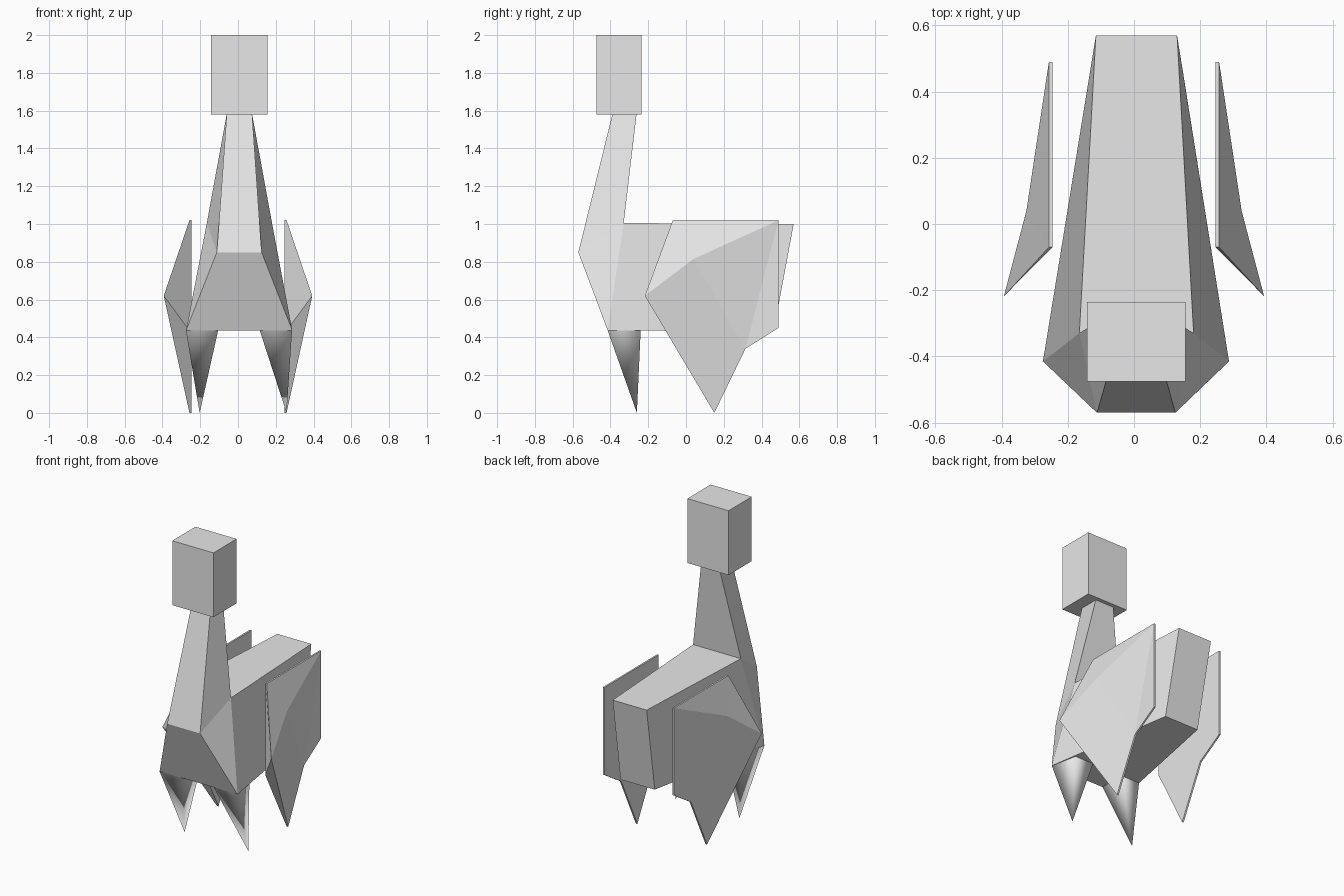
import bpy, bmesh

if "Cube" in bpy.data.objects:
    bpy.data.objects.remove(bpy.data.objects["Cube"])

grey = bpy.data.materials.new("light_grey")
grey.diffuse_color = (0.8, 0.8, 0.8, 1.0)
grey.use_nodes = True
grey.node_tree.nodes["Principled BSDF"].inputs["Base Color"].default_value = grey.diffuse_color


def make(name, verts, faces, smooth=False):
    """Build one closed part with outward normals."""
    mesh = bpy.data.meshes.new(name)
    bm = bmesh.new()
    vs = [bm.verts.new(v) for v in verts]
    for f in faces:
        bm.faces.new([vs[i] for i in f]).smooth = smooth
    bmesh.ops.recalc_face_normals(bm, faces=bm.faces[:])
    bm.to_mesh(mesh)
    bm.free()
    mesh.materials.append(grey)
    obj = bpy.data.objects.new(name, mesh)
    bpy.context.collection.objects.link(obj)
    return obj


def span(name, profile, sides):
    """Join a left and right profile (x_left, x_right, y, z) with strips and side faces."""
    n = len(profile)
    verts = [(p[0], p[2], p[3]) for p in profile] + [(p[1], p[2], p[3]) for p in profile]
    faces = [(i, (i + 1) % n, (i + 1) % n + n, i + n) for i in range(n)]
    for s in sides:
        faces += [s, tuple(i + n for i in s)]
    return make(name, verts, faces)


# Body and neck in one faceted piece
span("body_and_neck", [
    (-0.275, 0.287, -0.415, 0.437),   # breast bottom
    (-0.112, 0.125, -0.57, 0.85),     # chest
    (-0.06, 0.075, -0.39, 1.58),      # neck top front
    (-0.06, 0.075, -0.262, 1.58),     # neck top back
    (-0.165, 0.18, -0.33, 1.005),     # neck base at the back
    (-0.115, 0.13, 0.57, 1.0),        # rump top
    (-0.10, 0.147, 0.465, 0.437),     # rump bottom
], [(0, 1, 4), (1, 2, 3, 4), (0, 4, 5, 6)])

# Block head
span("head", [(-0.142, 0.155, y, z) for y, z in
              ((-0.475, 1.58), (-0.475, 2.0), (-0.236, 2.0), (-0.236, 1.58))],
     [(0, 1, 2, 3)])

# Front legs: smooth pointed pyramids
for side, s, tip_x in (("left", -1, -0.203), ("right", 1, 0.257)):
    base = [(0.281, -0.415), (0.11, -0.415), (0.11, -0.24), (0.245, -0.24)]
    verts = [(0.005 + s * x, y, 0.437) for x, y in base] + [(tip_x, -0.26, 0.0)]
    leg = make("front_leg_" + side, verts,
               [(0, 1, 4), (1, 2, 4), (2, 3, 4), (3, 0, 4), (0, 1, 2, 3)], True)
    for f in leg.data.polygons:
        if len(f.vertices) == 4:
            f.use_smooth = False
    for e in leg.data.edges:
        if 4 not in e.vertices:
            e.use_edge_sharp = True

# Hind legs: flat inner sheet with a bulging faceted outer side
inner = [(0.49, 1.02), (-0.07, 1.02), (-0.07, 0.42), (0.15, 0.0), (0.315, 0.34), (0.49, 0.45)]
outer = [(0.257, 0.49, 1.02), (0.257, -0.07, 1.02), (0.393, -0.218, 0.62),
         (0.257, 0.15, 0.0), (0.257, 0.315, 0.34), (0.257, 0.49, 0.45),
         (0.325, 0.04, 0.815)]
hind_faces = [(0, 1, 2, 3, 4, 5),
              (6, 7, 12), (7, 8, 12), (12, 8, 9, 10), (12, 10, 6), (6, 10, 11)]
hind_faces += [(i, (i + 1) % 6, (i + 1) % 6 + 6, i + 6) for i in range(6)]
for side, s in (("left", -1), ("right", 1)):
    verts = [(s * 0.246, y, z) for y, z in inner] + [(s * x, y, z) for x, y, z in outer]
    make("hind_leg_" + side, verts, hind_faces)
